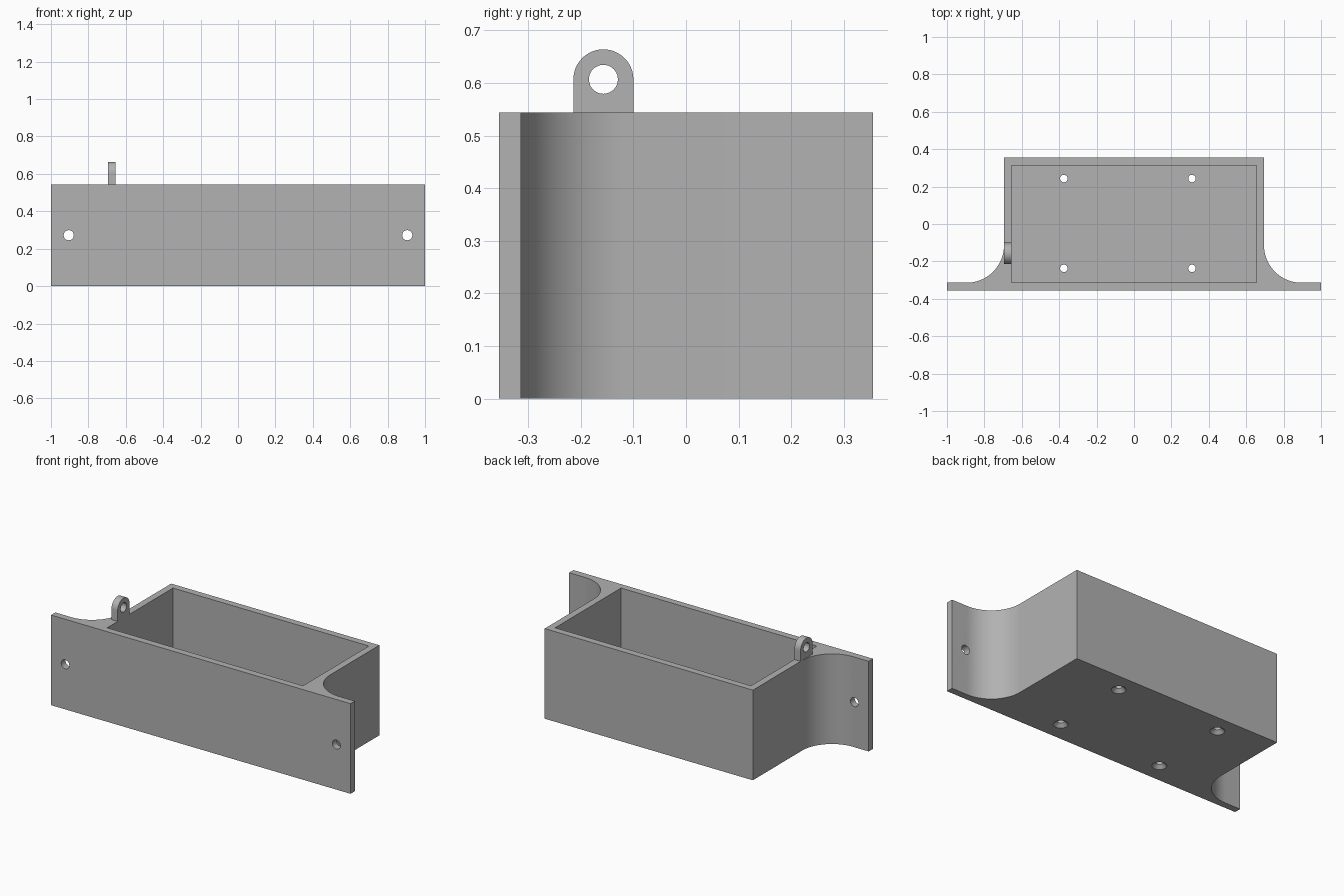
import bpy, bmesh, math
from mathutils import Matrix

cube = bpy.data.objects.get("Cube")
if cube:
    bpy.data.objects.remove(cube, do_unlink=True)

# Main dimensions
HEIGHT, FRONT, BACK = 0.544, -0.355, 0.355
HALF_BODY, HALF_PLATE, WALL = 0.695, 1.0, 0.041
FILLET = 0.2

grey = bpy.data.materials.new("plain grey")
grey.use_nodes = True
colour = (0.445, 0.445, 0.445, 1)
grey.diffuse_color = colour
grey.node_tree.nodes["Principled BSDF"].inputs["Base Color"].default_value = colour


def arc(cx, cy, r, start, end, steps=24):
    angles = [math.radians(start + (end - start) * i / steps) for i in range(steps + 1)]
    return [(cx + r * math.cos(a), cy + r * math.sin(a)) for a in angles]


def make_object(name, bm):
    bmesh.ops.recalc_face_normals(bm, faces=bm.faces[:])
    mesh = bpy.data.meshes.new(name)
    bm.to_mesh(mesh)
    bm.free()
    mesh.materials.append(grey)
    obj = bpy.data.objects.new(name, mesh)
    bpy.context.collection.objects.link(obj)
    return obj


def prism(name, outline, to_3d, offset):
    """Extrude a flat outline along an offset vector."""
    bm = bmesh.new()
    face = bm.faces.new([bm.verts.new(to_3d(a, b)) for a, b in outline])
    moved = bmesh.ops.extrude_face_region(bm, geom=[face], use_keep_orig=True)["geom"]
    verts = [v for v in moved if isinstance(v, bmesh.types.BMVert)]
    bmesh.ops.translate(bm, verts=verts, vec=offset)
    return make_object(name, bm)


def cone(name, centre, r1, r2, depth, axis="Z"):
    turn = {"X": Matrix.Rotation(math.pi / 2, 4, "Y"),
            "Y": Matrix.Rotation(math.pi / 2, 4, "X"), "Z": Matrix()}[axis]
    bm = bmesh.new()
    bmesh.ops.create_cone(bm, cap_ends=True, segments=40, radius1=r1, radius2=r2,
                          depth=depth, matrix=Matrix.Translation(centre) @ turn)
    return make_object(name, bm)


def cut(target, cutters):
    bpy.context.view_layer.objects.active = target
    for cutter in cutters:
        mod = target.modifiers.new("cut", "BOOLEAN")
        mod.operation, mod.solver, mod.object = "DIFFERENCE", "EXACT", cutter
        bpy.ops.object.modifier_apply(modifier=mod.name)
        bpy.data.objects.remove(cutter, do_unlink=True)


# Box with filleted mounting flanges, as one mirrored plan outline
flange_back = FRONT + WALL
half = [(HALF_PLATE, FRONT), (HALF_PLATE, flange_back)]
half += arc(HALF_BODY + FILLET, flange_back + FILLET, FILLET, 270, 180)
half += [(HALF_BODY, BACK)]
outline = half + [(-x, y) for x, y in reversed(half)]
box = prism("mounting_box", outline, lambda x, y: (x, y, 0), (0, 0, HEIGHT))

# Open cavity
inner = HALF_BODY - WALL
cavity = prism("cavity_cutter",
               [(-inner, flange_back), (inner, flange_back),
                (inner, BACK - WALL), (-inner, BACK - WALL)],
               lambda x, y: (x, y, WALL), (0, 0, HEIGHT))

# Flange screw holes and countersunk floor holes
cutters = [cavity]
for side in (-1, 1):
    cutters.append(cone("flange_hole", (side * 0.905, FRONT, HEIGHT / 2), 0.027, 0.027, 0.2, "Y"))
for x in (-0.375, 0.31):
    for y in (-0.237, 0.243):
        cutters.append(cone("floor_hole", (x, y, 0), 0.02, 0.02, 0.2))
        cutters.append(cone("countersink", (x, y, 0.005), 0.05, 0.02, 0.03))
cut(box, cutters)

# Hanging lug on the right wall
lug_y, lug_z, lug_r = -0.157, 0.607, 0.057
lug = prism("hanging_lug",
            [(lug_y - lug_r, HEIGHT), (lug_y + lug_r, HEIGHT)] + arc(lug_y, lug_z, lug_r, 0, 180),
            lambda y, z: (-HALF_BODY, y, z), (WALL, 0, 0))
cut(lug, [cone("lug_hole", (-HALF_BODY, lug_y, lug_z), 0.0275, 0.0275, 0.2, "X")])

# Smooth curved walls, crisp edges
for obj in (box, lug):
    bpy.ops.object.select_all(action="DESELECT")
    obj.select_set(True)
    bpy.context.view_layer.objects.active = obj
    bpy.ops.object.shade_smooth_by_angle(angle=math.radians(30))
